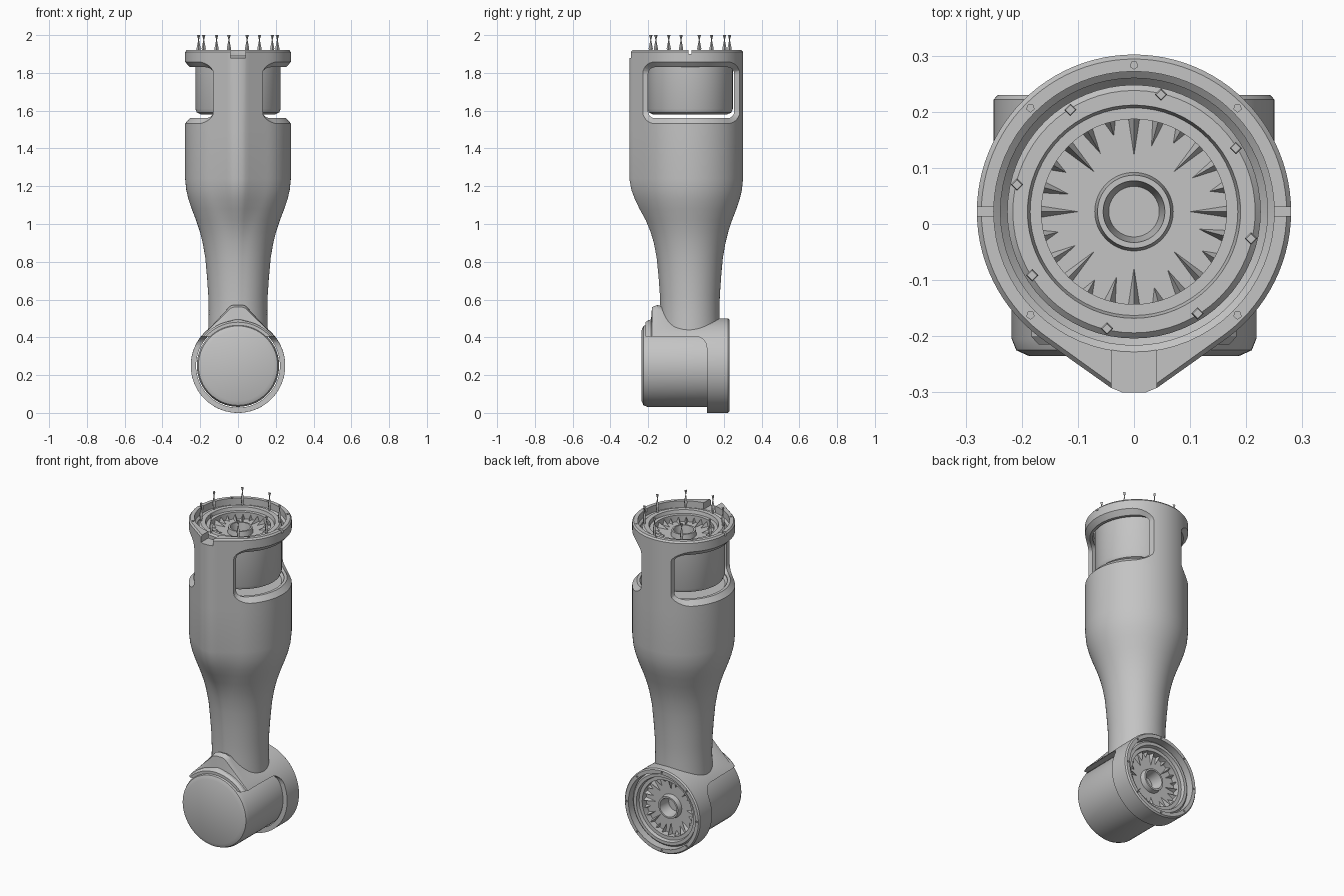
import bpy
import bmesh
import math

if "Cube" in bpy.data.objects:
    bpy.data.objects.remove(bpy.data.objects["Cube"])

GREY = (0.55, 0.55, 0.55, 1)
metal = bpy.data.materials.new("light grey metal")
metal.use_nodes = True
metal.diffuse_color = GREY
metal.node_tree.nodes["Principled BSDF"].inputs["Base Color"].default_value = GREY

AXIS_Y = 0.022   # depth of the upright axis
JOINT_Z = 0.25   # height of the lower joint axis


def upright(u, v, w):
    return (u, v + AXIS_Y, w)


def sideways(u, v, w):
    return (u, w, JOINT_Z - v)


def teardrop(r, tip, n=96):
    """Circle of radius r with a blunt point reaching out to tip on -v."""
    alpha = math.acos(1 / (1 + max(tip / r - 1, 0) * 1.5))
    points = []
    for i in range(n):
        a = 2 * math.pi * i / n
        off = min(a, 2 * math.pi - a)
        d = r / math.cos(off - alpha) if off < alpha else r
        points.append((d * math.sin(a), max(-d * math.cos(a), -max(tip, r))))
    return points


def finish(obj):
    bpy.ops.object.select_all(action="DESELECT")
    obj.select_set(True)
    bpy.context.view_layer.objects.active = obj
    bpy.ops.object.shade_smooth_by_angle(angle=math.radians(32))


def make_object(name, bm):
    bmesh.ops.recalc_face_normals(bm, faces=bm.faces)
    mesh = bpy.data.meshes.new(name)
    bm.to_mesh(mesh)
    bm.free()
    mesh.materials.append(metal)
    obj = bpy.data.objects.new(name, mesh)
    bpy.context.collection.objects.link(obj)
    return obj


def loft(bm, rings):
    rows = [[bm.verts.new(p) for p in ring] for ring in rings]
    n = len(rows[0])
    for a, b in zip(rows, rows[1:]):
        for i in range(n):
            j = (i + 1) % n
            bm.faces.new((a[i], a[j], b[j], b[i]))
    bm.faces.new(rows[0])
    bm.faces.new(rows[-1])


def turned(bm, profile, place, n=64, at=(0, 0)):
    """Solid of revolution from (radius, height) pairs."""
    loft(bm, [[place(u + at[0], v + at[1], w) for u, v in teardrop(r, r, n)]
              for r, w in profile])


def drops(bm, stations, place):
    """Loft of teardrop sections from (height, radius, tip) triples."""
    loft(bm, [[place(u, v, w) for u, v in teardrop(r, tip)]
              for w, r, tip in stations])


def box(bm, lo, hi):
    loft(bm, [[(lo[0], lo[1], z), (hi[0], lo[1], z), (hi[0], hi[1], z), (lo[0], hi[1], z)]
              for z in (lo[2], hi[2])])


def around(r, count, start):
    for i in range(count):
        a = math.radians(start) + 2 * math.pi * i / count
        yield r * math.cos(a), r * math.sin(a)


def cut(obj, bm):
    cutter = make_object("cutter", bm)
    cutter.hide_render = True
    mod = obj.modifiers.new("cut", "BOOLEAN")
    mod.operation = "DIFFERENCE"
    mod.solver = "EXACT"
    mod.object = cutter
    bpy.context.view_layer.objects.active = obj
    bpy.ops.object.modifier_apply(modifier=mod.name)
    bpy.data.objects.remove(cutter)


def surface_x(y, r, tip):
    """Half width of the upper housing at depth y."""
    v = y - AXIS_Y
    pts = teardrop(r, tip)[:49]
    for (u0, v0), (u1, v1) in zip(pts, pts[1:]):
        if v0 <= v <= v1 and v1 > v0:
            return u0 + (u1 - u0) * (v - v0) / (v1 - v0)
    return 0.05


def window_outline(grow):
    """Rounded rectangle in y and z, sampled evenly along its edges."""
    rad, points = 0.035 + grow, []
    y0, y1, z0, z1 = -0.2 - grow, 0.255 + grow, 1.56 - grow, 1.83 + grow
    corners = [(y1 - rad, z1 - rad), (y0 + rad, z1 - rad),
               (y0 + rad, z0 + rad), (y1 - rad, z0 + rad)]
    for k, (cy, cz) in enumerate(corners):
        arc = []
        for i in range(7):
            a = math.pi / 2 * (k + i / 6)
            arc.append((cy + rad * math.cos(a), cz + rad * math.sin(a)))
        ny, nz = corners[(k + 1) % 4]
        a = math.pi / 2 * (k + 1)
        end = (ny + rad * math.cos(a), nz + rad * math.sin(a))
        points += arc
        for i in range(1, 16):
            t = i / 16
            points.append(tuple(p + (q - p) * t for p, q in zip(arc[-1], end)))
    return points


# arm: pointed housing at the top, tapering to a round neck
bm = bmesh.new()
drops(bm, [(0.43, 0.158, 0.158), (0.53, 0.155, 0.157), (0.62, 0.157, 0.16),
           (0.72, 0.164, 0.167), (0.82, 0.173, 0.177), (0.9, 0.187, 0.192),
           (0.96, 0.202, 0.21), (1.02, 0.222, 0.235), (1.08, 0.245, 0.268),
           (1.13, 0.262, 0.292), (1.18, 0.274, 0.311), (1.24, 0.28, 0.322),
           (1.5, 0.28, 0.322), (1.91, 0.28, 0.322), (1.92, 0.272, 0.314)], upright)
arm = make_object("arm", bm)

# motor bore and screw holes in the collar
bm = bmesh.new()
turned(bm, [(0.225, 1.54), (0.238, 1.555), (0.238, 1.87), (0.25, 1.88), (0.25, 2.1)], upright)
for spot in around(0.261, 8, 0):
    turned(bm, [(0.007, 1.9), (0.007, 2)], upright, 5, spot)
cut(arm, bm)

# chamfered side windows
for side in (-1, 1):
    bm = bmesh.new()
    outer, inner = window_outline(0.03), window_outline(0)
    loft(bm, [[(side * 0.5, y, z) for y, z in outer],
              [(side * (surface_x(y, 0.28, 0.322) + 0.002), y, z) for y, z in outer],
              [(side * surface_x(y, 0.255, 0.295), y, z) for y, z in inner],
              [(side * 0.01, y, z) for y, z in inner]])
    bmesh.ops.triangulate(bm, faces=bm.faces)
    cut(arm, bm)

# notches in the collar rim
bm = bmesh.new()
box(bm, (-0.04, -0.35, 1.88), (0.04, -0.2, 2))
for side in (-1, 1):
    lo, hi = sorted((side * 0.23, side * 0.3))
    box(bm, (lo, AXIS_Y - 0.008, 1.9), (hi, AXIS_Y + 0.008, 2))
cut(arm, bm)
finish(arm)

# lower joint housing with a peaked saddle and a rear flange
bm = bmesh.new()
drops(bm, [(-0.215, 0.23, 0.23), (-0.2, 0.24, 0.24), (-0.185, 0.24, 0.245),
           (-0.18, 0.245, 0.31), (-0.15, 0.245, 0.322), (-0.06, 0.245, 0.285),
           (0.03, 0.247, 0.262), (0.12, 0.25, 0.252), (0.222, 0.25, 0.25),
           (0.23, 0.243, 0.243)], sideways)
joint = make_object("joint_housing", bm)

# rounded cutaway leaving the motor exposed
bm = bmesh.new()
box(bm, (-0.6, -0.6, -0.6), (0.6, 0.11, 0.405))
edges = [e for e in bm.edges if all(v.co.y > 0 and v.co.z > 0 for v in e.verts)]
bmesh.ops.bevel(bm, geom=edges, offset=0.06, segments=6, profile=0.5, affect="EDGES")
cut(joint, bm)

# flange bore and screw holes
bm = bmesh.new()
turned(bm, [(0.222, 0.05), (0.222, 0.3)], sideways)
for spot in around(0.233, 8, 0):
    turned(bm, [(0.006, 0.215), (0.006, 0.3)], sideways, 5, spot)
cut(joint, bm)
finish(joint)


def motor(name, place, start, end, r):
    """Drive unit with a recessed output face and a central socket."""
    bm = bmesh.new()
    turned(bm, [(r - 0.03, start), (r - 0.008, start + 0.01), (r, start + 0.03),
                (r, end - 0.01), (r - 0.01, end), (0.19, end), (0.185, end - 0.02),
                (0.165, end - 0.02), (0.165, end - 0.06), (0.07, end - 0.06),
                (0.065, end - 0.03), (0.055, end - 0.03), (0.045, end - 0.1)], place)
    finish(make_object(name, bm))
    # radial teeth on the output face
    bm = bmesh.new()
    for i in range(24):
        a = 2 * math.pi * i / 24
        length = 0.1 + 0.02 * (i % 3)
        base = [place(0.166 * math.sin(a + d), 0.166 * math.cos(a + d), end - h)
                for d, h in ((-0.06, 0.059), (0.06, 0.059), (0, 0.03))]
        tip = bm.verts.new(place(length * math.sin(a), length * math.cos(a), end - 0.059))
        v = [bm.verts.new(p) for p in base]
        bm.faces.new(v)
        for j in range(3):
            bm.faces.new((v[j], v[(j + 1) % 3], tip))
    make_object(name + "_teeth", bm)


motor("upper_motor", upright, 1.58, 1.895, 0.226)
motor("lower_motor", sideways, -0.235, 0.2, 0.218)

# slender pins standing on the top face
bm = bmesh.new()
for spot in around(0.214, 8, 32):
    turned(bm, [(0.004, 1.88), (0.011, 1.93), (0.002, 1.975), (0.009, 2)], upright, 4, spot)
make_object("top_pins", bm)
